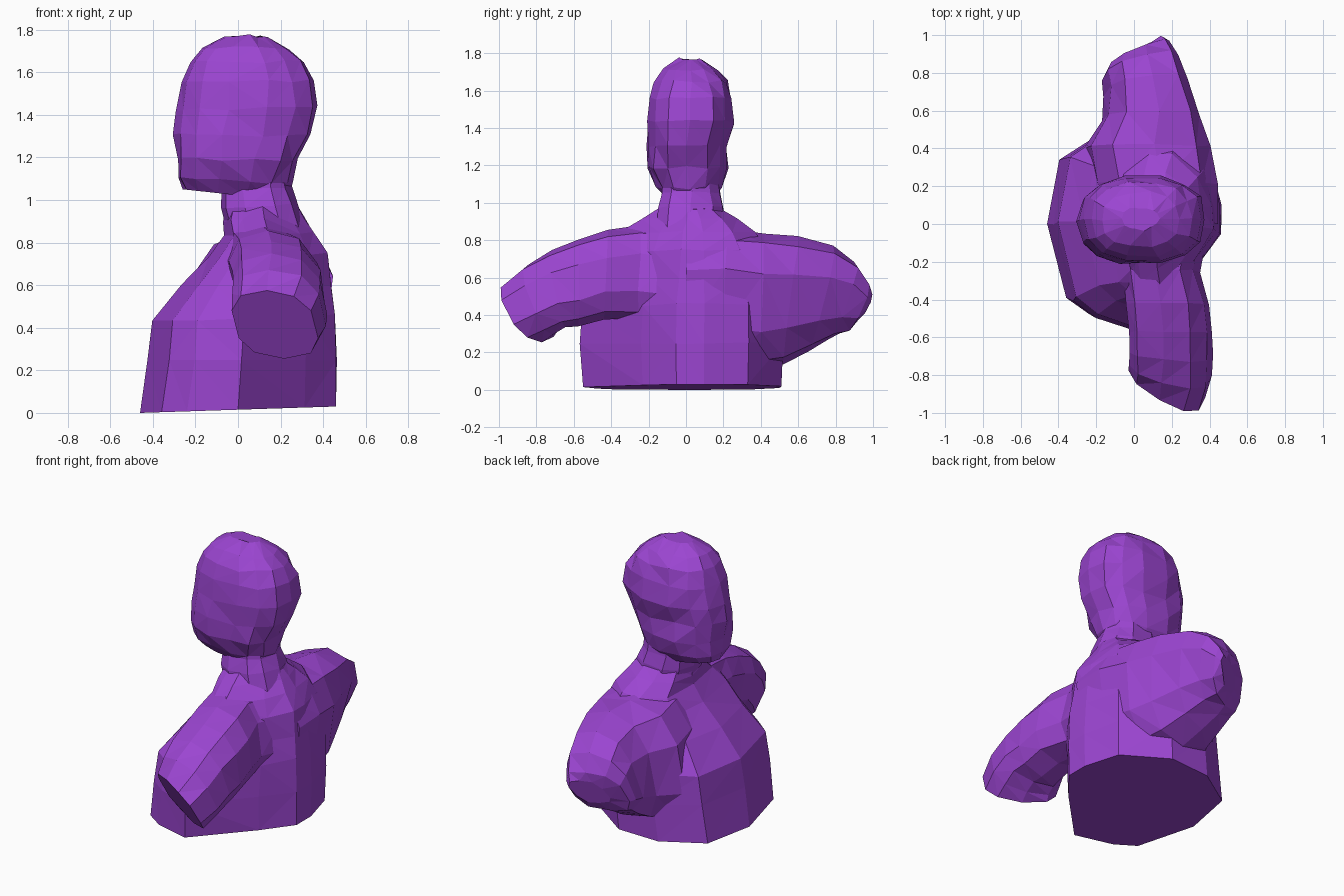
import bpy, bmesh, math, random
from mathutils import Vector

random.seed(4)
if "Cube" in bpy.data.objects:
    bpy.data.objects.remove(bpy.data.objects["Cube"], do_unlink=True)

# One purple for the whole sculpture
purple = bpy.data.materials.new("purple")
purple.use_nodes = True
colour = (0.33, 0.06, 0.64, 1)
purple.diffuse_color = colour
purple.node_tree.nodes["Principled BSDF"].inputs["Base Color"].default_value = colour


def ring(a, b, width, power, sides):
    """Rounded section spanning a to b, with a half-width vector."""
    a, b, width = Vector(a), Vector(b), Vector(width)
    mid, half = (a + b) / 2, (a - b) / 2
    points = []
    for i in range(sides):
        t = math.tau * i / sides
        c, s = math.cos(t), math.sin(t)
        u = math.copysign(abs(c) ** (2 / power), c)
        v = math.copysign(abs(s) ** (2 / power), s)
        points.append(mid + half * u + width * v)
    return points


def loft(name, rings, rough):
    """Skin a row of sections into a closed, faceted solid."""
    bm = bmesh.new()
    rows = []
    for k, points in enumerate(rings):
        amount = 0 if k == 0 else rough
        rows.append([bm.verts.new(p + Vector([random.uniform(-amount, amount) for _ in p]))
                     for p in points])
    for low, high in zip(rows, rows[1:]):
        for i in range(len(low)):
            j = (i + 1) % len(low)
            bm.faces.new((low[i], low[j], high[j], high[i]))
    bm.faces.new(rows[0])
    bm.faces.new(rows[-1])
    bmesh.ops.recalc_face_normals(bm, faces=bm.faces)
    sides = [f for f in bm.faces if len(f.verts) == 4]
    bmesh.ops.triangulate(bm, faces=sides)
    mesh = bpy.data.meshes.new(name)
    bm.to_mesh(mesh)
    bm.free()
    mesh.materials.append(purple)
    obj = bpy.data.objects.new(name, mesh)
    bpy.context.collection.objects.link(obj)
    return obj


def upright(rows, power, sides):
    """Sections given as front x, front z, back x, back z, right y, left y."""
    return [ring((xf, (y0 + y1) / 2, zf), (xb, (y0 + y1) / 2, zb),
                 (0, (y1 - y0) / 2, 0), power, sides)
            for xf, zf, xb, zb, y0, y1 in rows]


def sideways(rows, power, sides, lean):
    """Sections given as top y, top z, bottom y, bottom z, front x, back x, twist."""
    return [ring(((x0 + x1) / 2 - lean, yt, zt), ((x0 + x1) / 2 + lean, yb, zb),
                 ((x1 - x0) / 2, twist, 0), power, sides)
            for yt, zt, yb, zb, x0, x1, twist in rows]


# Plan outline of the twisted chest, as fractions of its depth and width
plan = [(1, .61), (.93, .83), (.64, 1), (.34, .99), (.07, .84), (0, .52),
        (.11, .15), (.24, .07), (.50, 0), (.84, .30), (1, .47)]


def slab(xf, zf, xb, zb, y0, y1):
    """Chest section fitted between front, back, right and left limits."""
    return [Vector((xf + u * (xb - xf), y0 + v * (y1 - y0), zf + u * (zb - zf)))
            for u, v in plan]


# Chest and sloping shoulders
torso = loft("bust", [slab(*row) for row in [
    (-.46, 0, .46, .03, -.55, .51),
    (-.42, .25, .46, .25, -.57, .52),
    (-.40, .43, .46, .46, -.55, .52),
    (-.26, .60, .44, .60, -.47, .46),
    (-.14, .73, .415, .75, -.44, .43),
    (-.07, .83, .36, .85, -.36, .37),
    (-.07, .90, .31, .92, -.23, .27),
    (-.06, .97, .28, .97, -.14, .19)]], .006)

# Neck
neck = loft("neck", upright([
    (-.04, .80, .33, .82, -.17, .21),
    (-.08, .96, .28, .98, -.155, .205),
    (-.08, 1.04, .25, 1.06, -.13, .185),
    (-.05, 1.2, .22, 1.2, -.13, .17)], 2.5, 10), .005)

# Head with a jutting jaw
head = loft("head", upright([
    (-.26, 1.05, .20, 1.00, -.10, .15),
    (-.285, 1.10, .25, 1.08, -.16, .20),
    (-.285, 1.19, .285, 1.19, -.21, .225),
    (-.30, 1.31, .345, 1.30, -.21, .225),
    (-.285, 1.42, .38, 1.44, -.205, .255),
    (-.26, 1.55, .36, 1.56, -.20, .25),
    (-.225, 1.65, .31, 1.65, -.17, .22),
    (-.17, 1.715, .24, 1.71, -.12, .17),
    (-.06, 1.77, .13, 1.77, -.03, .09)], 2.4, 14), .008)

# Right shoulder and arm stump, swung backwards
right_arm = loft("right_arm", sideways([
    (-.05, .86, -.05, .35, -.02, .38, 0),
    (-.24, .88, -.26, .38, -.05, .34, 0),
    (-.42, .85, -.44, .38, -.03, .39, 0),
    (-.57, .81, -.57, .34, -.02, .41, 0),
    (-.72, .75, -.65, .33, -.02, .41, -.02),
    (-.84, .67, -.71, .29, -.02, .40, -.06),
    (-.93, .57, -.77, .26, -.02, .37, -.11)], 2.5, 10, .04), .006)

# Left shoulder and arm stump, swung forwards
left_arm = loft("left_arm", sideways([
    (.00, .84, .00, .15, -.16, .44, 0),
    (.22, .86, .20, .12, -.22, .435, 0),
    (.42, .84, .39, .10, -.26, .40, 0),
    (.60, .82, .52, .13, -.16, .345, 0),
    (.79, .77, .65, .20, -.15, .27, .02),
    (.90, .68, .76, .27, -.16, .22, .04),
    (.95, .58, .82, .30, -.14, .18, .06),
    (.97, .52, .88, .36, -.04, .14, .05)], 2.7, 10, -.04), .006)

# Fuse the parts into a single sculpted surface
bpy.context.view_layer.objects.active = torso
for part in (neck, head, right_arm, left_arm):
    fuse = torso.modifiers.new("fuse", "BOOLEAN")
    fuse.operation = "UNION"
    fuse.solver = "EXACT"
    fuse.object = part
    bpy.ops.object.modifier_apply(modifier=fuse.name)
    bpy.data.objects.remove(part, do_unlink=True)
